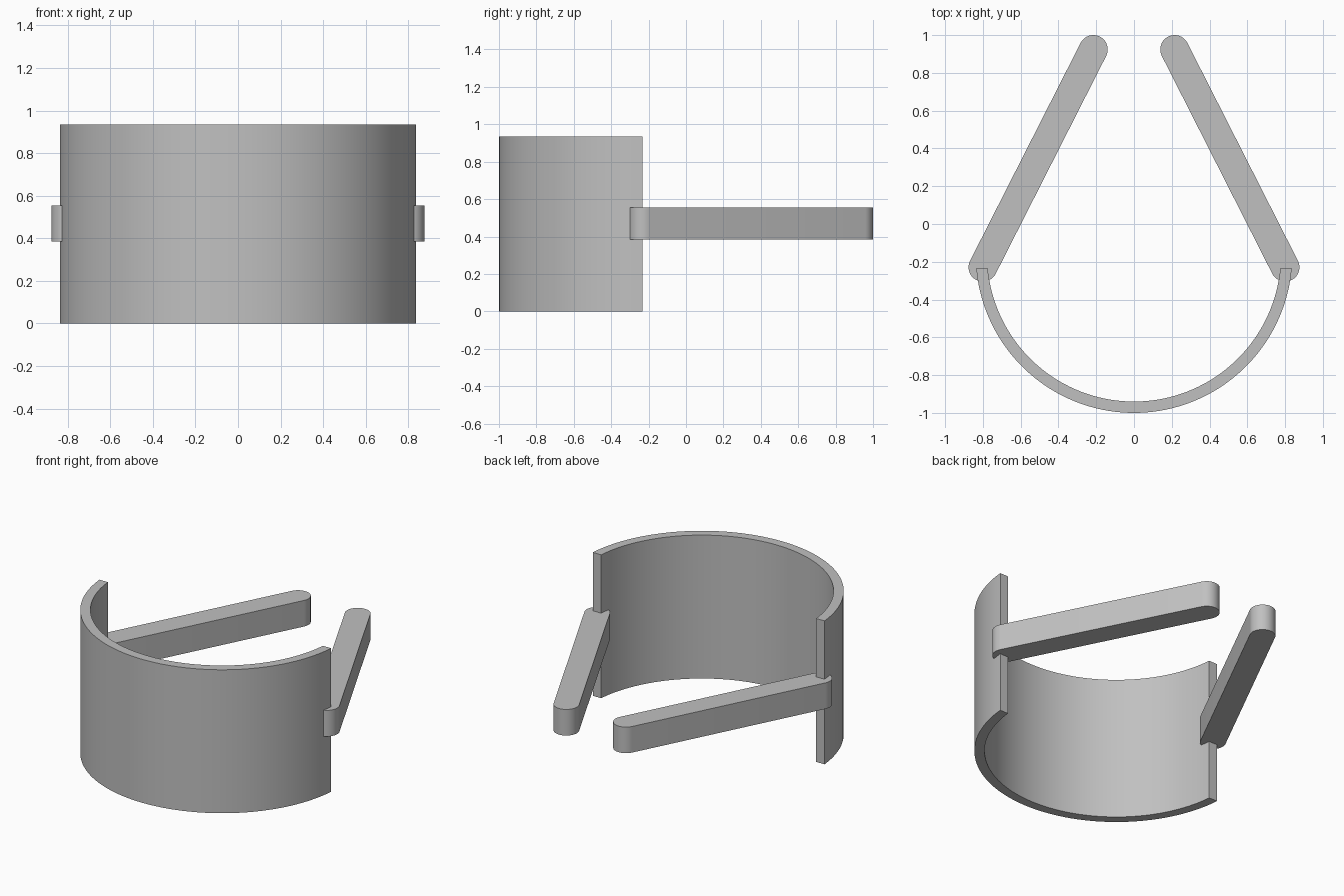
import bpy
import bmesh
import math
from mathutils import Vector

cube = bpy.data.objects.get("Cube")
if cube:
    bpy.data.objects.remove(cube, do_unlink=True)

grey = bpy.data.materials.new("plain_grey")
grey.use_nodes = True
grey.diffuse_color = (0.53, 0.53, 0.53, 1)
grey.node_tree.nodes["Principled BSDF"].inputs["Base Color"].default_value = grey.diffuse_color


def arc(centre, radius, start, end, steps):
    """Points along a circular arc."""
    return [centre + radius * Vector((math.cos(a), math.sin(a)))
            for a in (start + (end - start) * i / steps for i in range(steps + 1))]


def add_object(name, bm):
    bmesh.ops.recalc_face_normals(bm, faces=bm.faces)
    mesh = bpy.data.meshes.new(name)
    bm.to_mesh(mesh)
    bm.free()
    mesh.materials.append(grey)
    obj = bpy.data.objects.new(name, mesh)
    bpy.context.collection.objects.link(obj)
    bpy.ops.object.select_all(action='DESELECT')
    obj.select_set(True)
    bpy.context.view_layer.objects.active = obj
    bpy.ops.object.shade_smooth_by_angle(angle=math.radians(35))
    return obj


# Curved band: open half ring whose ends are cut straight across
centre = Vector((0, -0.162))
outer_r, inner_r, cut_y, height = 0.838, 0.778, -0.233, 0.934


def band_edge(radius):
    dip = math.asin((centre.y - cut_y) / radius)
    return arc(centre, radius, math.pi + dip, math.tau - dip, 72)


bm = bmesh.new()
rings = []
for o, i in zip(band_edge(outer_r), band_edge(inner_r)):
    rings.append([bm.verts.new((*p, z)) for p, z in
                  ((o, 0), (o, height), (i, height), (i, 0))])
for a, b in zip(rings, rings[1:]):
    for k in range(4):
        n = (k + 1) % 4
        bm.faces.new((a[k], b[k], b[n], a[n]))
bm.faces.new(rings[0])
bm.faces.new(rings[-1])
add_object("curved_band", bm)

# Arms: round-ended bars from the band ends, converging to the rear
radius, low, high = 0.076, 0.384, 0.554
for side, name in ((1, "left_arm"), (-1, "right_arm")):
    root = Vector((side * 0.80, -0.229))
    tip = Vector((side * 0.215, 0.924))
    d = tip - root
    heading = math.atan2(d.y, d.x)
    quarter = math.pi / 2
    outline = (arc(tip, radius, heading - quarter, heading + quarter, 20)
               + arc(root, radius, heading + quarter, heading + 3 * quarter, 20))
    bm = bmesh.new()
    base = bm.faces.new([bm.verts.new((*p, low)) for p in outline])
    top = bmesh.ops.extrude_face_region(bm, geom=[base], use_keep_orig=True)
    verts = [v for v in top["geom"] if isinstance(v, bmesh.types.BMVert)]
    bmesh.ops.translate(bm, verts=verts, vec=(0, 0, high - low))
    add_object(name, bm)
